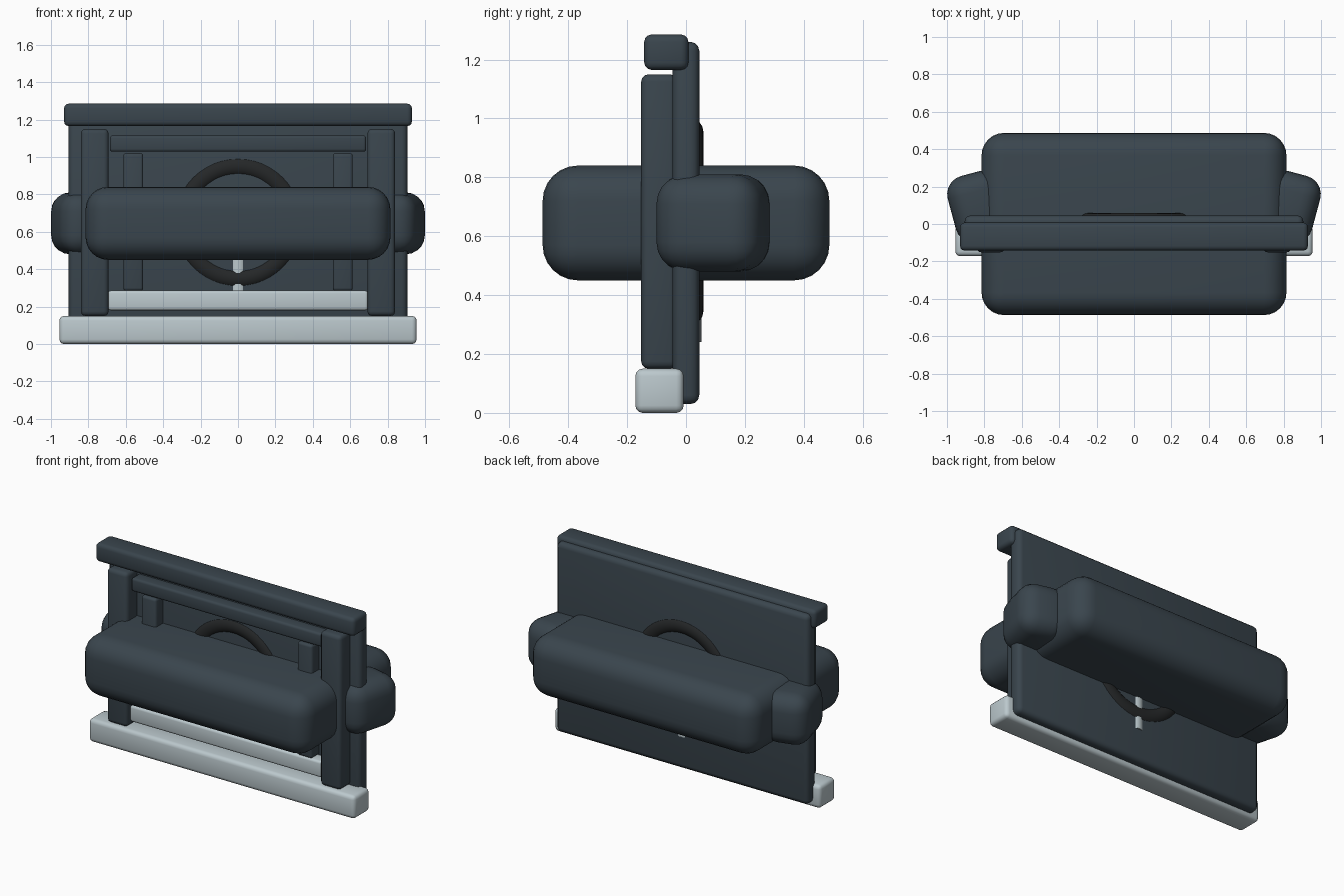
import bpy
import math

if "Cube" in bpy.data.objects:
    bpy.data.objects.remove(bpy.data.objects["Cube"])


def material(name, rgb):
    m = bpy.data.materials.new(name)
    m.diffuse_color = (*rgb, 1)
    m.use_nodes = True
    m.node_tree.nodes["Principled BSDF"].inputs["Base Color"].default_value = m.diffuse_color
    return m


SLATE = material("slate", (0.042, 0.060, 0.075))
PALE = material("pale_metal", (0.50, 0.58, 0.61))
BLACK = material("black_rubber", (0.018, 0.020, 0.021))


def finish(name, mat):
    ob = bpy.context.object
    ob.name = name
    ob.data.materials.append(mat)
    bpy.ops.object.shade_smooth_by_angle(angle=math.radians(35))
    return ob


def block(name, lo, hi, mat, bevel, segments=3, turn=0):
    """Rounded box between two corners, optionally turned about its own z axis."""
    centre = [(a + b) / 2 for a, b in zip(lo, hi)]
    bpy.ops.mesh.primitive_cube_add(size=1, location=centre)
    ob = bpy.context.object
    ob.scale = [b - a for a, b in zip(lo, hi)]
    bpy.ops.object.transform_apply(location=False, rotation=False, scale=True)
    mod = ob.modifiers.new("rounding", 'BEVEL')
    mod.width = bevel
    mod.segments = segments
    bpy.ops.object.modifier_apply(modifier=mod.name)
    ob.rotation_euler.z = turn
    return finish(name, mat)


# Upright panel with its cap and base
block("back_panel", (-0.905, -0.045, 0.03), (0.905, 0.045, 1.26), SLATE, 0.03)
block("top_beam", (-0.93, -0.142, 1.165), (0.93, 0.008, 1.285), SLATE, 0.025)
block("base_beam", (-0.955, -0.172, 0.0), (0.955, -0.008, 0.15), PALE, 0.025)

# Horizontal trim on the front
block("upper_rail", (-0.685, -0.12, 1.028), (0.685, -0.03, 1.115), SLATE, 0.015)
block("lower_rail", (-0.695, -0.12, 0.18), (0.695, -0.03, 0.285), PALE, 0.015)

# Main body passing through the panel
block("body", (-0.815, -0.487, 0.45), (0.815, 0.487, 0.84), SLATE, 0.12, 6)

# Mirrored uprights and angled side pods
ANGLE = math.radians(15)
POD_X, POD_Y, POD_Z = 0.30, 0.366, 0.33
for s, side in ((1, "right"), (-1, "left")):
    def pair(name, x0, x1, z0, z1, front, bevel):
        xs = sorted((s * x0, s * x1))
        block(f"{side}_{name}", (xs[0], front, z0), (xs[1], -0.03, z1), SLATE, bevel)

    pair("outer_post", 0.692, 0.84, 0.15, 1.15, -0.152, 0.025)
    pair("inner_post", 0.507, 0.613, 0.285, 1.02, -0.12, 0.015)

    # pod centre from its turned axes
    u, v = 0.927 - POD_X / 2, 0.304
    cx = s * (u * math.cos(ANGLE) + v * math.sin(ANGLE))
    cy = -u * math.sin(ANGLE) + v * math.cos(ANGLE)
    block(f"{side}_pod", (cx - POD_X / 2, cy - POD_Y / 2, 0.48),
          (cx + POD_X / 2, cy + POD_Y / 2, 0.81), SLATE, 0.10, 5, -s * ANGLE)

# Ring and pointer half sunk in the panel
bpy.ops.mesh.primitive_torus_add(major_radius=0.30, minor_radius=0.06,
                                 major_segments=48, minor_segments=16,
                                 location=(0, 0, 0.65),
                                 rotation=(math.pi / 2, 0, 0))
finish("ring", BLACK)
bpy.ops.mesh.primitive_cylinder_add(vertices=24, radius=0.052, depth=0.42,
                                    location=(0, 0, 0.45))
finish("pointer", PALE)
